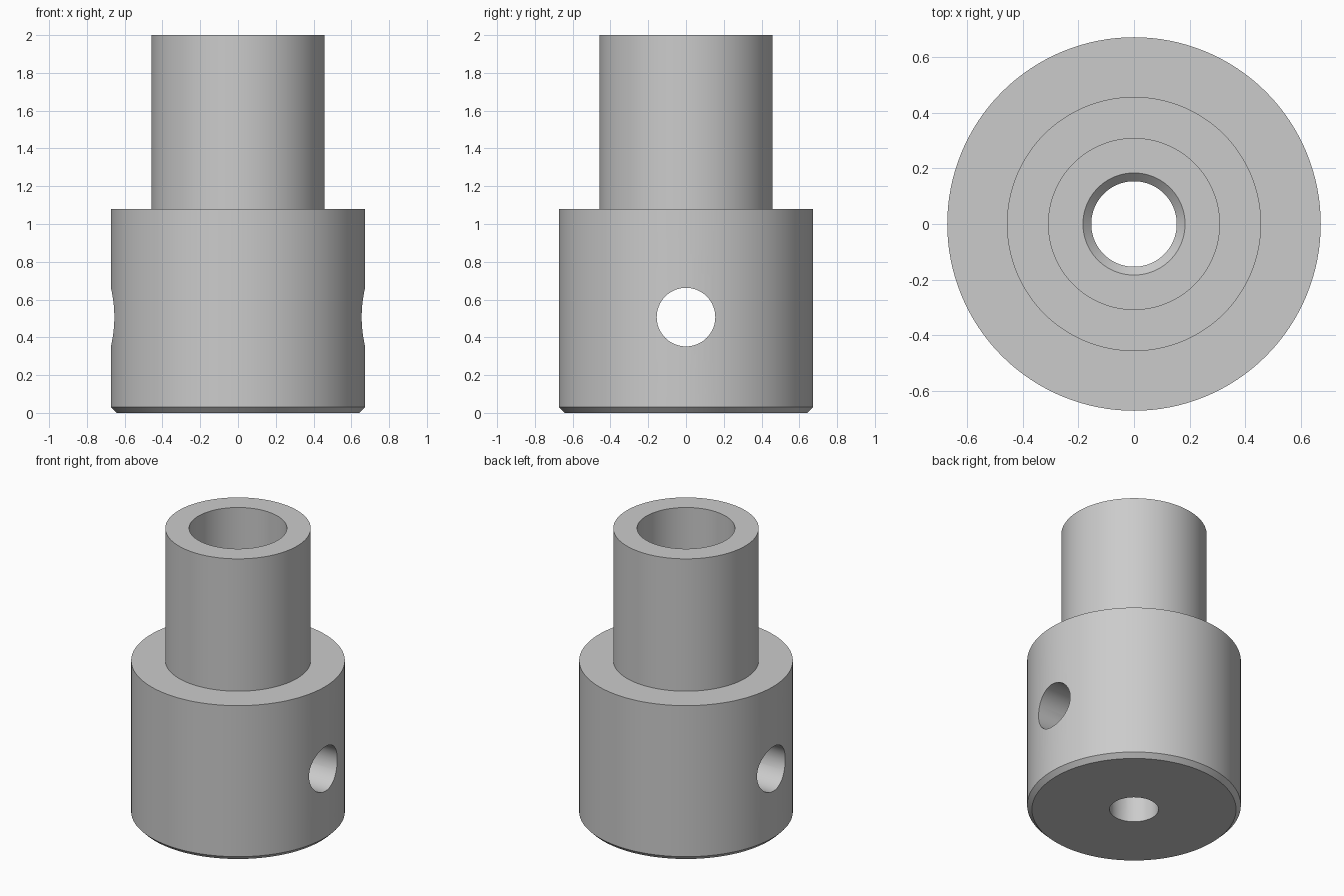
import bpy, bmesh, math

if "Cube" in bpy.data.objects:
    bpy.data.objects.remove(bpy.data.objects["Cube"], do_unlink=True)

SEGMENTS = 128

# Plain grey material
grey = bpy.data.materials.new("plain grey")
grey.use_nodes = True
colour = (0.6, 0.6, 0.6, 1)
grey.diffuse_color = colour
grey.node_tree.nodes["Principled BSDF"].inputs["Base Color"].default_value = colour


def lathe(name, profile):
    """Revolve a closed (radius, height) profile around z."""
    bm = bmesh.new()
    rings = []
    for i in range(SEGMENTS):
        a = math.tau * i / SEGMENTS
        rings.append([bm.verts.new((r * math.cos(a), r * math.sin(a), z))
                      for r, z in profile])
    n = len(profile)
    for i in range(SEGMENTS):
        here, there = rings[i], rings[(i + 1) % SEGMENTS]
        for j in range(n):
            k = (j + 1) % n
            bm.faces.new((here[j], there[j], there[k], here[k]))
    bmesh.ops.recalc_face_normals(bm, faces=bm.faces)
    mesh = bpy.data.meshes.new(name)
    bm.to_mesh(mesh)
    bm.free()
    mesh.materials.append(grey)
    obj = bpy.data.objects.new(name, mesh)
    bpy.context.collection.objects.link(obj)
    return obj


# Stepped body: chamfered base, shoulder, neck, wide socket, narrow bore
body = lathe("stepped_collar", [
    (0.154, 0), (0.643, 0), (0.673, 0.03), (0.673, 1.08),
    (0.458, 1.08), (0.458, 2), (0.308, 2), (0.308, 1.015),
    (0.184, 1.015), (0.154, 0.985),
])

# Cross hole running from side to side
bpy.ops.mesh.primitive_cylinder_add(
    vertices=96, radius=0.155, depth=2,
    location=(0, 0, 0.507), rotation=(0, math.pi / 2, 0))
cutter = bpy.context.object
cutter.name = "cross_hole_cutter"
cutter.hide_render = True
cutter.data.materials.append(grey)

cut = body.modifiers.new("cross hole", 'BOOLEAN')
cut.operation = 'DIFFERENCE'
cut.solver = 'EXACT'
cut.object = cutter

bpy.ops.object.select_all(action='DESELECT')
body.select_set(True)
bpy.context.view_layer.objects.active = body
bpy.ops.object.modifier_apply(modifier=cut.name)
bpy.data.objects.remove(cutter, do_unlink=True)

# Smooth round walls, crisp edges
bpy.ops.object.shade_smooth_by_angle(angle=math.radians(30))
